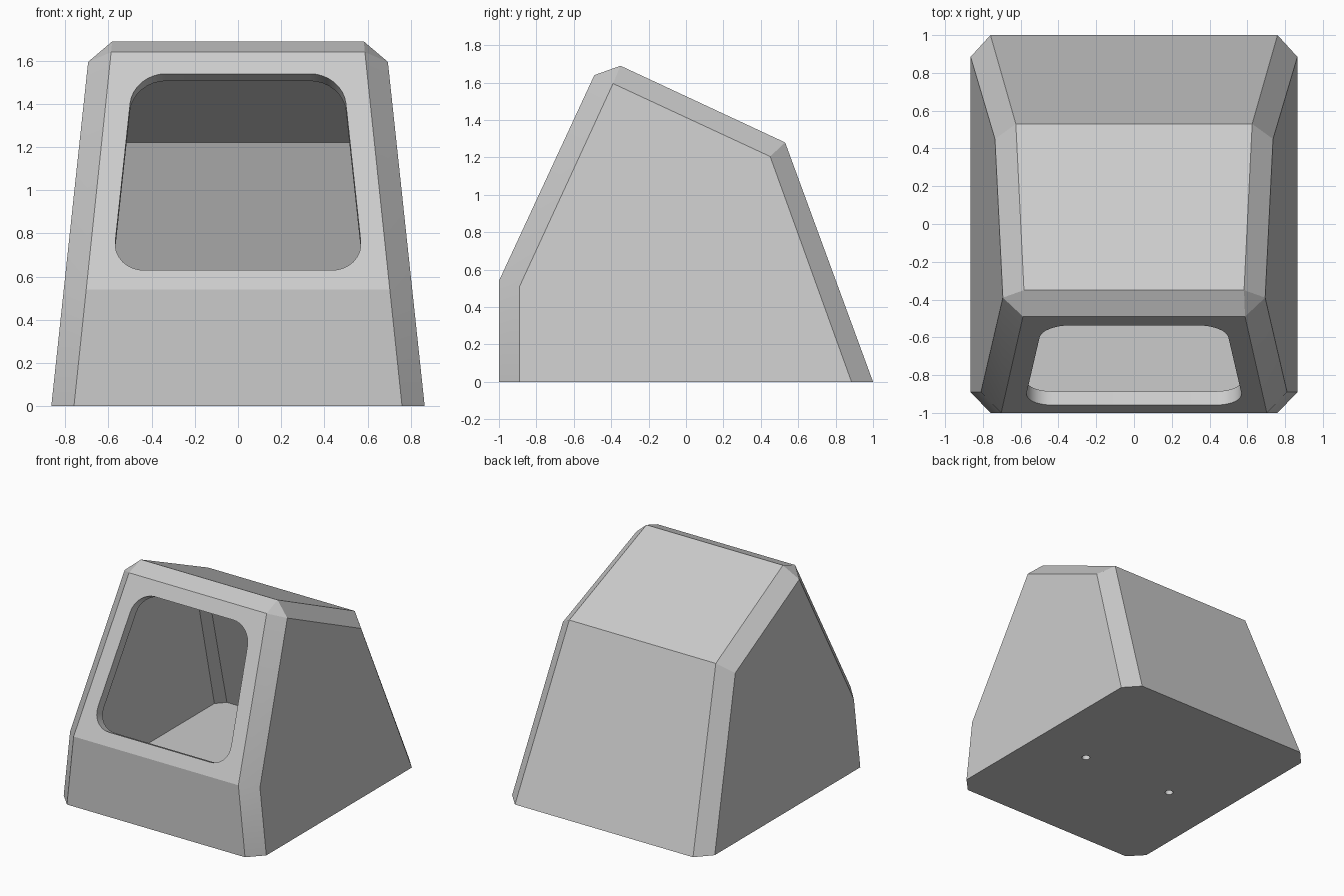
import bpy, bmesh
from mathutils import Vector, Matrix

cube = bpy.data.objects.get("Cube")
if cube:
    bpy.data.objects.remove(cube, do_unlink=True)

WALL = 0.08
grey = bpy.data.materials.new("light_grey")
grey.use_nodes = True
COLOUR = (0.6, 0.6, 0.6, 1)
grey.diffuse_color = COLOUR
grey.node_tree.nodes["Principled BSDF"].inputs["Base Color"].default_value = COLOUR

# Side profiles (y, z): the outer rim, and the flat cheek inside the chamfer
RIM = [(-1, 0), (-1, .54), (-.49, 1.64), (-.35, 1.69), (.53, 1.28), (1, 0)]
CHEEK = [(-.89, 0), (-.89, .51), (-.39, 1.595), (.45, 1.205), (.885, 0)]
CHEEK_OF_RIM = [0, 1, 2, 2, 3, 4]


def make_object(name, bm):
    bmesh.ops.recalc_face_normals(bm, faces=bm.faces)
    mesh = bpy.data.meshes.new(name)
    bm.to_mesh(mesh)
    bm.free()
    mesh.materials.append(grey)
    obj = bpy.data.objects.new(name, mesh)
    bpy.context.collection.objects.link(obj)
    return obj


def cut(target, cutter):
    cutter.hide_render = True
    mod = target.modifiers.new("cut", "BOOLEAN")
    mod.operation = "DIFFERENCE"
    mod.solver = "EXACT"
    mod.object = cutter
    bpy.ops.object.select_all(action="DESELECT")
    bpy.context.view_layer.objects.active = target
    target.select_set(True)
    bpy.ops.object.modifier_apply(modifier=mod.name)
    bpy.data.objects.remove(cutter, do_unlink=True)


# Outer body: tapered sides joined by chamfer strips
bm = bmesh.new()
rims, cheeks = [], []
for side in (1, -1):
    rims.append([bm.verts.new((side * (.76 - .105 * z), y, z)) for y, z in RIM])
    cheeks.append([bm.verts.new((side * (.865 - .107 * z), y, z)) for y, z in CHEEK])
last = len(RIM) - 1
for rim, cheek in zip(rims, cheeks):
    bm.faces.new(cheek)
    for i in range(last):
        a, b = cheek[CHEEK_OF_RIM[i]], cheek[CHEEK_OF_RIM[i + 1]]
        bm.faces.new([rim[i], rim[i + 1], b] + ([a] if a != b else []))
for i in range(last):
    bm.faces.new([rims[0][i], rims[0][i + 1], rims[1][i + 1], rims[1][i]])
bm.faces.new([rims[0][0], cheeks[0][0], cheeks[0][-1], rims[0][-1],
              rims[1][-1], cheeks[1][-1], cheeks[1][0], rims[1][0]])
bmesh.ops.recalc_face_normals(bm, faces=bm.faces)
planes = [(f.calc_center_median(), f.normal.copy()) for f in bm.faces]
body = make_object("shell_body", bm)

# Cavity: a block trimmed by every outer face moved inward by the wall
bm = bmesh.new()
bmesh.ops.create_cube(bm, size=6)
for centre, normal in planes:
    result = bmesh.ops.bisect_plane(
        bm, geom=bm.verts[:] + bm.edges[:] + bm.faces[:],
        plane_co=centre - normal * WALL, plane_no=normal, clear_outer=True)
    edges = [e for e in result["geom_cut"] if isinstance(e, bmesh.types.BMEdge)]
    if edges:
        bmesh.ops.holes_fill(bm, edges=edges, sides=0)
cut(body, make_object("cavity_cutter", bm))

# Window: rounded trapezoid cut square to the sloping front
slope = Vector((0, .51, 1.10))
inward = Vector((0, 1.10, -.51)).normalized()
bm = bmesh.new()
corners = []
for x, z in [(-.583, .63), (.583, .63), (.485, 1.54), (-.485, 1.54)]:
    point = Vector((x, -1, .54)) + slope * ((z - .54) / slope.z)
    corners.append(bm.verts.new(point - inward * .05))
bm.faces.new(corners)
bmesh.ops.bevel(bm, geom=corners, offset=.15, segments=8, profile=.5,
                affect="VERTICES")
extruded = bmesh.ops.extrude_face_region(bm, geom=bm.faces[:])
bmesh.ops.translate(bm, vec=inward * .2, verts=[
    v for v in extruded["geom"] if isinstance(v, bmesh.types.BMVert)])
cut(body, make_object("window_cutter", bm))

# Two small fixing holes through the floor
for x in (-.40, .40):
    bm = bmesh.new()
    bmesh.ops.create_cone(bm, cap_ends=True, segments=24, radius1=.03, radius2=.03,
                          depth=.3, matrix=Matrix.Translation((x, -.075, 0)))
    cut(body, make_object("hole_cutter", bm))

bpy.ops.object.shade_smooth_by_angle(angle=.38)
